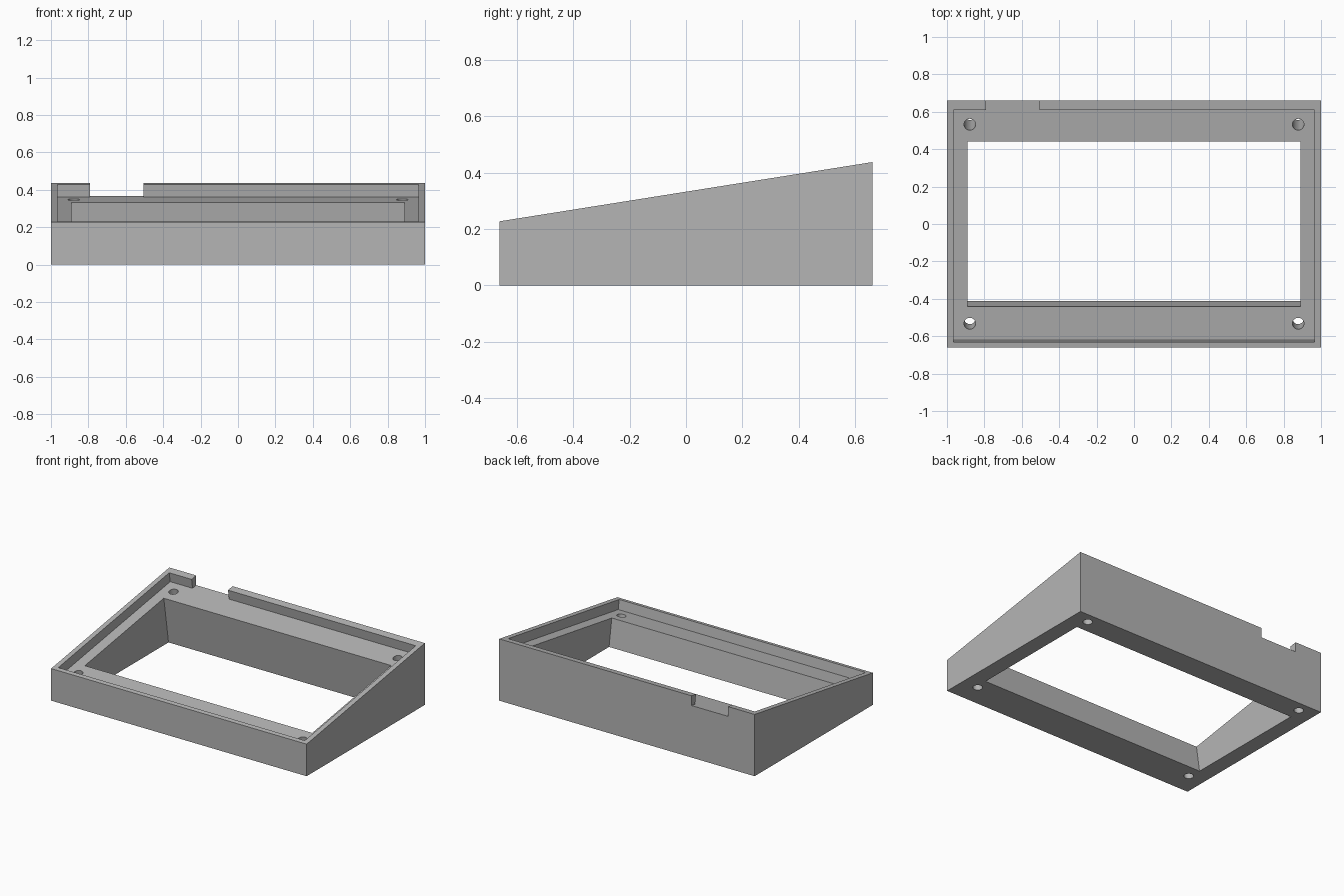
import bpy, bmesh, math
from mathutils import Matrix

cube = bpy.data.objects.get("Cube")
if cube:
    bpy.data.objects.remove(cube, do_unlink=True)

HALF_DEPTH, FRONT_H, BACK_H = 0.661, 0.227, 0.437
LEDGE_DROP = 0.069
TILT = math.atan2(BACK_H - FRONT_H, 2 * HALF_DEPTH)
# Tilted frame centred on the recessed ledge
LEDGE = Matrix.Translation((0, 0, (FRONT_H + BACK_H) / 2 - LEDGE_DROP)) @ Matrix.Rotation(TILT, 4, 'X')

grey = bpy.data.materials.new("light grey plastic")
grey.use_nodes = True
grey.diffuse_color = (0.46, 0.46, 0.46, 1)
grey.node_tree.nodes["Principled BSDF"].inputs["Base Color"].default_value = grey.diffuse_color


def prism(name, outline, push, matrix=Matrix()):
    """Extrude a closed outline of 3D points along a vector."""
    bm = bmesh.new()
    face = bm.faces.new([bm.verts.new(p) for p in outline])
    new = bmesh.ops.extrude_face_region(bm, geom=[face])["geom"]
    bmesh.ops.translate(bm, vec=push, verts=[v for v in new if isinstance(v, bmesh.types.BMVert)])
    bmesh.ops.recalc_face_normals(bm, faces=bm.faces)
    mesh = bpy.data.meshes.new(name)
    bm.to_mesh(mesh)
    bm.free()
    mesh.materials.append(grey)
    obj = bpy.data.objects.new(name, mesh)
    obj.matrix_world = matrix
    bpy.context.collection.objects.link(obj)
    return obj


def rectangle(x, y, z):
    return [(-x, -y, z), (x, -y, z), (x, y, z), (-x, y, z)]


# Wedge-shaped body
body = prism("case_body", [(-1, -HALF_DEPTH, 0), (-1, HALF_DEPTH, 0),
                           (-1, HALF_DEPTH, BACK_H), (-1, -HALF_DEPTH, FRONT_H)], (2, 0, 0))

# Shallow recess with a cable notch through the back wall
px, py, notch_l, notch_r = 0.965, 0.628, -0.505, -0.79
recess = [(-px, -py, 0), (px, -py, 0), (px, py, 0), (notch_l, py, 0), (notch_l, 0.8, 0),
          (notch_r, 0.8, 0), (notch_r, py, 0), (-px, py, 0)]
cutters = [prism("recess_cutter", recess, (0, 0, 0.4), LEDGE)]

# Large opening, square to the tilted ledge
cutters.append(prism("opening_cutter", rectangle(0.89, 0.447, -0.7), (0, 0, 0.8), LEDGE))

# Screw holes in the four corners
for sx in (-1, 1):
    for sy in (-1, 1):
        ring = [(sx * 0.878 + 0.031 * math.cos(a), sy * 0.539 + 0.031 * math.sin(a), -0.7)
                for a in (math.tau * i / 32 for i in range(32))]
        cutters.append(prism("screw_hole_cutter", ring, (0, 0, 0.8), LEDGE))

bpy.context.view_layer.objects.active = body
body.select_set(True)
for cutter in cutters:
    mod = body.modifiers.new("cut", 'BOOLEAN')
    mod.operation, mod.solver, mod.object = 'DIFFERENCE', 'EXACT', cutter
    bpy.ops.object.modifier_apply(modifier=mod.name)
    bpy.data.objects.remove(cutter, do_unlink=True)

bpy.ops.object.shade_smooth_by_angle(angle=math.radians(30))
